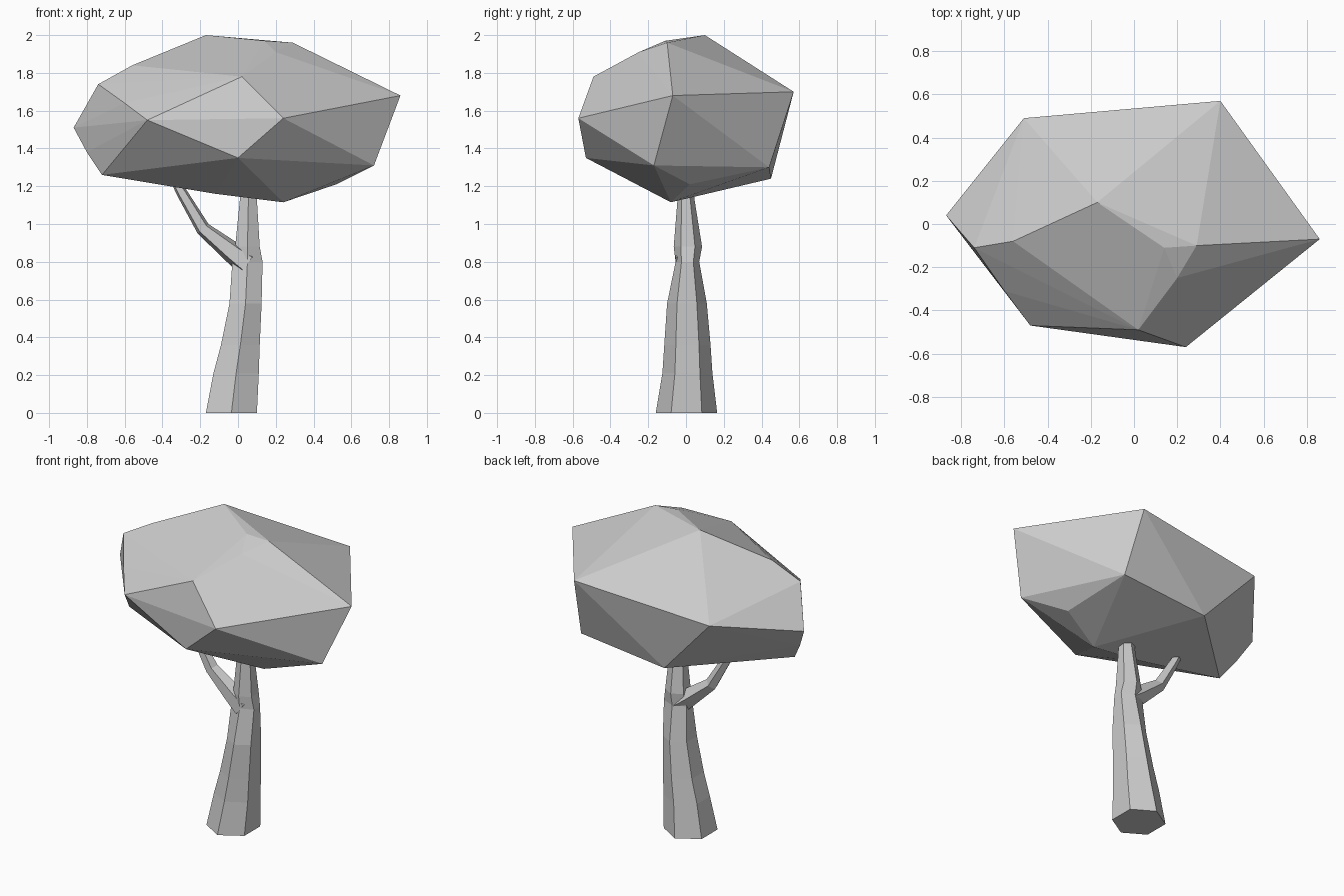
import bpy, bmesh, math
from mathutils import Vector

if "Cube" in bpy.data.objects:
    bpy.data.objects.remove(bpy.data.objects["Cube"])


def finish(bm, name):
    bmesh.ops.recalc_face_normals(bm, faces=bm.faces)
    mesh = bpy.data.meshes.new(name)
    bm.to_mesh(mesh)
    bm.free()
    obj = bpy.data.objects.new(name, mesh)
    bpy.context.collection.objects.link(obj)
    return obj


def loft(name, rings):
    """Skin a list of equal-sized point rings and cap both ends."""
    bm = bmesh.new()
    loops = [[bm.verts.new(p) for p in ring] for ring in rings]
    n = len(loops[0])
    for a, b in zip(loops, loops[1:]):
        for i in range(n):
            j = (i + 1) % n
            bm.faces.new((a[i], a[j], b[j], b[i]))
    bm.faces.new(loops[0])
    bm.faces.new(loops[-1])
    return finish(bm, name)


# Leafy crown: faceted boulder wrapped round its corner points
crown_points = [
    (-.17, .10, 2.0), (.14, -.11, 1.97), (.29, -.10, 1.96), (.20, -.25, 1.91),
    (.86, -.07, 1.68), (.24, -.57, 1.56), (.40, .57, 1.70), (.02, -.49, 1.78),
    (-.51, .49, 1.62), (-.48, -.47, 1.55), (-.60, -.31, 1.64), (-.74, -.11, 1.74),
    (-.56, -.08, 1.84), (-.87, .04, 1.51), (-.80, -.02, 1.38), (-.72, -.08, 1.26),
    (0, -.53, 1.35), (.72, -.17, 1.31), (.44, .44, 1.30), (-.16, .45, 1.24),
    (.24, -.08, 1.115), (.52, .02, 1.21), (-.12, -.09, 1.16)]
bm = bmesh.new()
for p in crown_points:
    bm.verts.new(p)
bmesh.ops.convex_hull(bm, input=bm.verts)
bmesh.ops.delete(bm, geom=[v for v in bm.verts if not v.link_faces], context='VERTS')
finish(bm, "crown")

# Six-sided trunk: z, x min, x max, y min, y max
trunk_levels = [
    (0, -.17, .10, -.16, .165), (.21, -.13, .11, -.125, .14),
    (.36, -.09, .115, -.115, .13), (.58, -.045, .125, -.10, .11),
    (.80, -.03, .13, -.055, .07), (.88, -.015, .115, -.065, .085),
    (1.13, .01, .10, -.045, .045), (1.25, .015, .095, -.04, .04)]
rings = []
for z, x0, x1, y0, y1 in trunk_levels:
    rx = (x1 - x0) / 2 / math.cos(math.pi / 6)
    ry = (y1 - y0) / 2
    rings.append([((x0 + x1) / 2 + rx * math.cos(math.radians(30 + 60 * i)),
                   (y0 + y1) / 2 + ry * math.sin(math.radians(30 + 60 * i)), z)
                  for i in range(6)])
loft("trunk", rings)

# Side branch: five-sided tube along a bent path (x, z, radius)
path = [(.05, .79, .07), (-.03, .85, .06), (-.185, .975, .04), (-.30, 1.17, .03), (-.35, 1.27, .025)]
pts = [Vector((x, 0, z)) for x, z, r in path]
rings = []
for k, (x, z, r) in enumerate(path):
    t = (pts[min(k + 1, len(pts) - 1)] - pts[max(k - 1, 0)]).normalized()
    side = Vector((0, 1, 0))
    up = t.cross(side)
    rings.append([pts[k] + r * (side * math.cos(a) + up * math.sin(a))
                  for a in (math.tau * i / 5 for i in range(5))])
loft("branch", rings)
